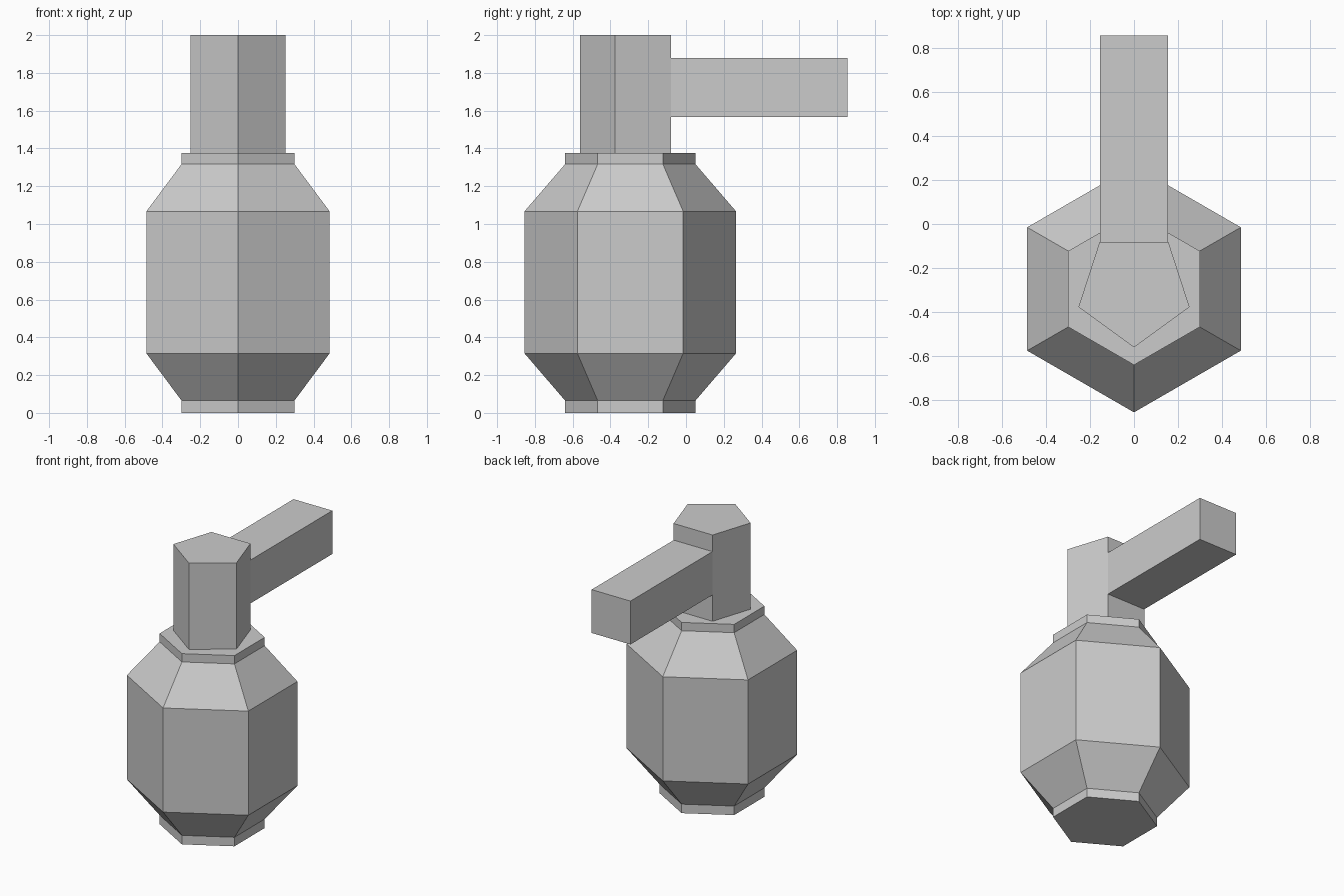
import bpy, bmesh
from math import sin, cos, pi

if "Cube" in bpy.data.objects:
    bpy.data.objects.remove(bpy.data.objects["Cube"])

AXIS_Y = -0.295  # y position of the upright axis


def lathe(name, sides, profile):
    """Stack regular polygons (radius, z), one corner facing the front, and cap both ends."""
    bm = bmesh.new()
    rings = []
    for r, z in profile:
        rings.append([bm.verts.new((r * sin(2 * pi * i / sides),
                                    -r * cos(2 * pi * i / sides), z))
                      for i in range(sides)])
    for a, b in zip(rings, rings[1:]):
        for i in range(sides):
            j = (i + 1) % sides
            bm.faces.new((a[i], a[j], b[j], b[i]))
    bm.faces.new(rings[0][::-1])
    bm.faces.new(rings[-1])
    return finish(name, bm, (0, AXIS_Y, 0))


def box(name, lo, hi):
    bm = bmesh.new()
    bmesh.ops.create_cube(bm, size=1)
    bmesh.ops.scale(bm, vec=[h - l for l, h in zip(lo, hi)], verts=bm.verts)
    return finish(name, bm, [(l + h) / 2 for l, h in zip(lo, hi)])


def finish(name, bm, location):
    bmesh.ops.recalc_face_normals(bm, faces=bm.faces)
    mesh = bpy.data.meshes.new(name)
    bm.to_mesh(mesh)
    bm.free()
    obj = bpy.data.objects.new(name, mesh)
    obj.location = location
    bpy.context.collection.objects.link(obj)
    return obj


# Hexagonal body with a narrow rim at each end
lathe("body", 6, [(0.345, 0), (0.345, 0.065), (0.56, 0.315),
                  (0.56, 1.067), (0.345, 1.317), (0.345, 1.377)])

# Five-sided neck, set slightly into the top rim
lathe("neck", 5, [(0.265, 1.367), (0.265, 2.0)])

# Lever reaching back from the flat rear face of the neck
box("lever", (-0.155, -0.095, 1.567), (0.155, 0.855, 1.88))
